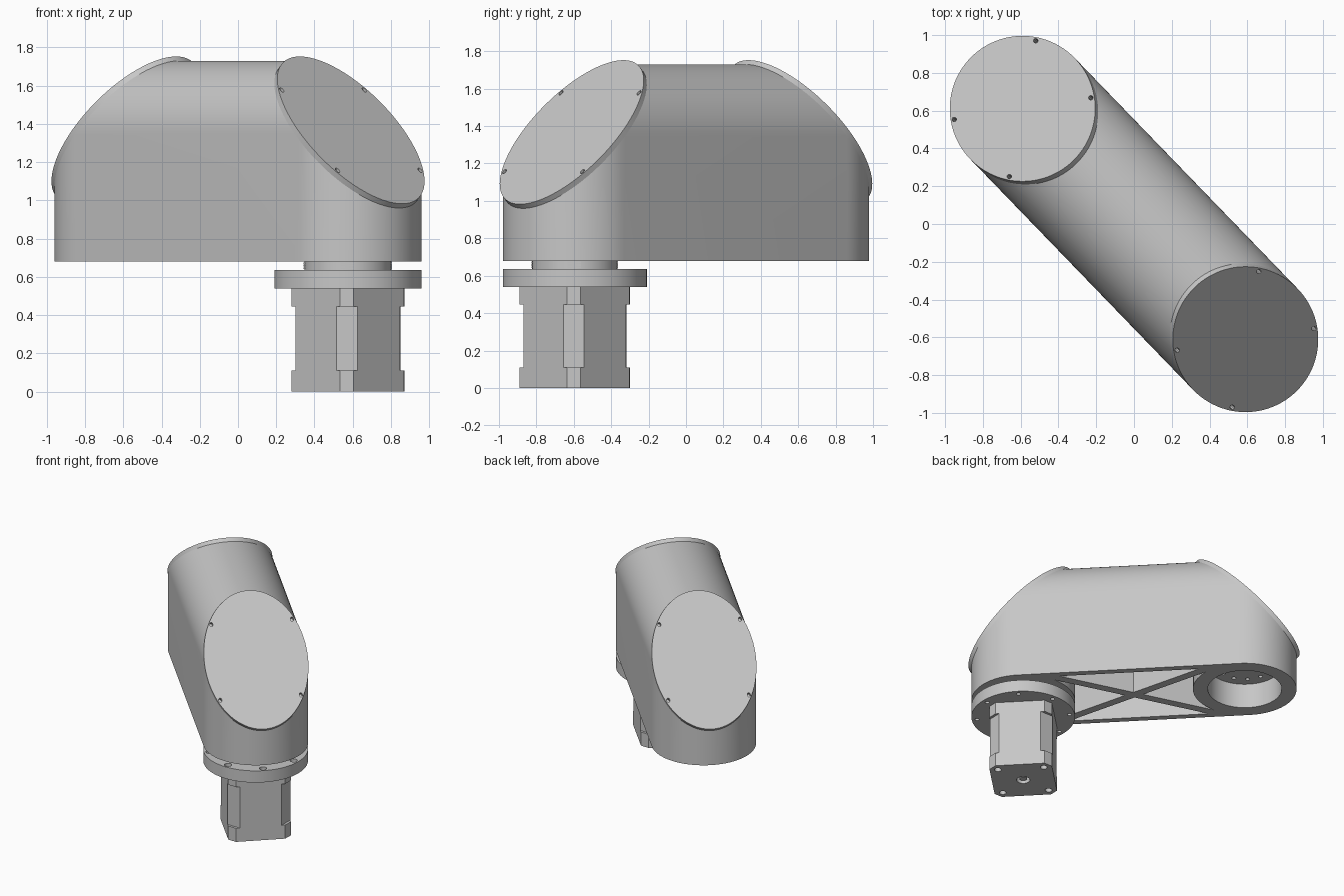
import bpy, bmesh, math
from mathutils import Vector, Matrix

cube = bpy.data.objects.get("Cube")
if cube:
    bpy.data.objects.remove(cube, do_unlink=True)

R = 0.385                       # arm radius
END = 0.827                     # end centre along the arm
Z0, ZC = 0.68, 1.345            # underside, axis of the rounded top
SEG = 48
TURN = Matrix.Rotation(math.atan2(-0.595, 0.575), 4, 'Z')

grey = bpy.data.materials.new("light_grey")
grey.use_nodes = True
grey.diffuse_color = (0.57, 0.57, 0.57, 1)
grey.node_tree.nodes["Principled BSDF"].inputs["Base Color"].default_value = (0.57, 0.57, 0.57, 1)

parts = []


def finish(name, bm, part):
    bmesh.ops.recalc_face_normals(bm, faces=bm.faces)
    bm.transform(TURN)
    mesh = bpy.data.meshes.new(name)
    bm.to_mesh(mesh)
    bm.free()
    obj = bpy.data.objects.new(name, mesh)
    bpy.context.collection.objects.link(obj)
    mesh.materials.append(grey)
    if part:
        parts.append(obj)
    return obj


def prism(name, loop, vec, part=True):
    """Closed outline swept along a vector."""
    bm = bmesh.new()
    low = [bm.verts.new(p) for p in loop]
    high = [bm.verts.new(Vector(p) + Vector(vec)) for p in loop]
    n = len(loop)
    bm.faces.new(low)
    bm.faces.new(high)
    for i in range(n):
        j = (i + 1) % n
        bm.faces.new((low[i], low[j], high[j], high[i]))
    return finish(name, bm, part)


def ring(n, r):
    return [(r * math.cos(2 * math.pi * i / n), r * math.sin(2 * math.pi * i / n)) for i in range(n)]


def cyl(name, x, y, z1, z2, r, n=SEG, part=True):
    return prism(name, [(x + a, y + b, z1) for a, b in ring(n, r)], (0, 0, z2 - z1), part)


def cut(target, cutter):
    mod = target.modifiers.new("cut", 'BOOLEAN')
    mod.operation, mod.solver, mod.object = 'DIFFERENCE', 'EXACT', cutter
    bpy.context.view_layer.objects.active = target
    bpy.ops.object.modifier_apply(modifier=mod.name)
    bpy.data.objects.remove(cutter, do_unlink=True)


# Arm housing: upright round ends mitred into a rounded top
bm = bmesh.new()
half = [math.pi * i / SEG for i in range(SEG + 1)]
ends = []
for s in (1, -1):
    top, low, base = [], [], []
    for i, a in enumerate(half):
        h, v = R * math.sin(a), R * math.cos(a)
        top.append(bm.verts.new((s * (END - h), v, ZC + h)))
        low.append(top[i] if i in (0, SEG) else bm.verts.new((s * (END + h), v, ZC - h)))
        base.append(bm.verts.new((s * (END + h), v, Z0)))
    bm.faces.new(top + low[-2:0:-1])
    for i in range(SEG):
        bm.faces.new((low[i], low[i + 1], base[i + 1], base[i]))
    ends.append((top, base))
(top_a, base_a), (top_b, base_b) = ends
for i in range(SEG):
    bm.faces.new((top_a[i], top_a[i + 1], top_b[i + 1], top_b[i]))
for i in (0, SEG):
    bm.faces.new((top_a[i], base_a[i], base_b[i], top_b[i]))
bm.faces.new(base_a + base_b[::-1])
housing = finish("arm_housing", bm, True)

# Hollow underside, leaving round bosses and crossed ribs
W = R - 0.05
reach = END - 0.1
arch = [(-reach, W * math.cos(a), ZC + W * math.sin(a)) for a in half]
pocket = prism("pocket_cutter", arch + [(-reach, -W, Z0 - 0.1), (-reach, W, Z0 - 0.1)],
               (2 * reach, 0, 0), False)
for s in (1, -1):
    cut(pocket, cyl("boss", s * END, 0, 0.3, 2, R, part=False))
    along = Vector((0.58, s * 0.33, 0)).normalized()
    side = Vector((-along.y, along.x, 0)) * 0.033
    a, b = along * -1.2, along * 1.2
    rib = [p + Vector((0, 0, 0.3)) for p in (a - side, b - side, b + side, a + side)]
    cut(pocket, prism("rib", rib, (0, 0, 1.7), False))
cut(housing, pocket)

# Socket at the far end with a bolt circle in its floor
cut(housing, cyl("socket_cutter", -END, 0, Z0 - 0.1, Z0 + 0.2, 0.275, part=False))
for x, y in ring(12, 0.2):
    cut(housing, cyl("bolt_cutter", x - END, y, Z0, Z0 + 0.26, 0.016, 12, False))

# Slanted oval covers with four screw holes
T = 0.0226
for s, name in ((1, "front_cover"), (-1, "back_cover")):
    cover = prism(name, [(s * (END + a), b, ZC - a) for a, b in ring(2 * SEG, R)], (s * T, 0, T))
    for du in (0.21, -0.21):
        for dv in (0.3, -0.3):
            hole = [(s * (END + du + a - T), dv + b, ZC - du - a - T) for a, b in ring(12, 0.012)]
            cut(cover, prism("screw_cutter", hole, (s * 3 * T, 0, 3 * T), False))

# Mounting flange with counterbored holes, and the neck above it
flange = cyl("motor_flange", END, 0, 0.54, 0.635, R, 2 * SEG)
for x, y in ring(8, 0.345):
    cut(flange, cyl("bore_cutter", END + x, y, 0.59, 0.7, 0.027, 20, False))
    cut(flange, cyl("bolt_cutter", END + x, y, 0.5, 0.6, 0.016, 12, False))
cyl("neck", END, 0, 0.63, 0.69, 0.2275)

# Small stacked fins around the neck
for k in range(4):
    turn = Matrix.Rotation(math.pi / 4 + k * math.pi / 2, 4, 'Z')
    for z in (0.64, 0.653, 0.666):
        flat = ((0.2, -0.036), (0.231, -0.036), (0.231, 0.036), (0.2, 0.036))
        prism("neck_fin", [turn @ Vector((x, y, z)) + Vector((END, 0, 0)) for x, y in flat], (0, 0, 0.009))


# Motor: square blocks with chamfered corners
def block(name, z1, z2, chamfer):
    h = 0.233
    c = h - chamfer
    pts = ((h, -c), (h, c), (c, h), (-c, h), (-h, c), (-h, -c), (-c, -h), (c, -h))
    return prism(name, [(END + x, y, z1) for x, y in pts], (0, 0, z2 - z1))


motor_base = block("motor_base", 0, 0.11, 0.05)
block("motor_body", 0.11, 0.445, 0.078)
block("motor_top", 0.445, 0.54, 0.05)
for sx in (1, -1):
    for sy in (1, -1):
        cut(motor_base, cyl("screw_cutter", END + sx * 0.171, sy * 0.171, -0.1, 0.04, 0.026, 16, False))
cut(motor_base, cyl("shaft_cutter", END, 0, -0.1, 0.05, 0.05, 24, False))
cyl("motor_shaft", END, 0, 0.01, 0.06, 0.027, 24)

# Smooth curved surfaces, crisp edges
bpy.ops.object.select_all(action='DESELECT')
for obj in parts:
    obj.select_set(True)
bpy.context.view_layer.objects.active = housing
bpy.ops.object.shade_smooth_by_angle(angle=math.radians(25))
